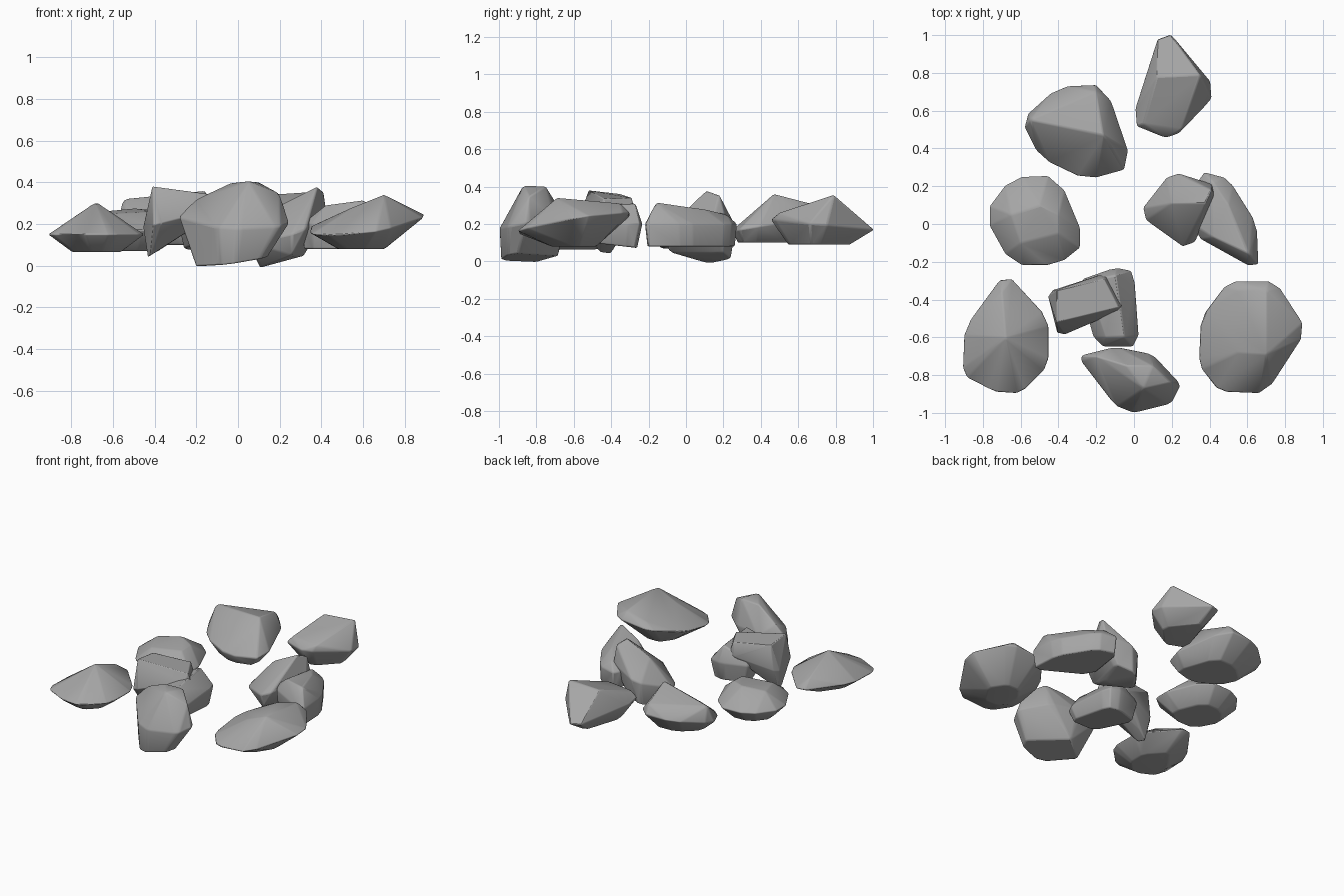
import bpy
import bmesh
from mathutils import Vector

default_cube = bpy.data.objects.get("Cube")
if default_cube:
    bpy.data.objects.remove(default_cube, do_unlink=True)

# One plain grey stone material shared by every rock
stone = bpy.data.materials.new("grey stone")
stone.use_nodes = True
stone_colour = (.38, .38, .38, 1)
stone.diffuse_color = stone_colour
shader = stone.node_tree.nodes["Principled BSDF"]
shader.inputs["Base Color"].default_value = stone_colour
shader.inputs["Roughness"].default_value = .9


def cut_corners(corners, amount):
    """Chip every corner of a closed outline into two."""
    outline = []
    for index, corner in enumerate(corners):
        before = corners[index - 1]
        after = corners[(index + 1) % len(corners)]
        outline.append(corner.lerp(before, amount))
        outline.append(corner.lerp(after, amount))
    return outline


def rock(name, outline, peaks, rim, base, taper, chip=.15, tilt=(0, 0),
         lean=(0, 0), base_tilt=(0, 0)):
    """Convex stone: a chipped, tilted rim, a tapered base ring and extra peaks."""
    corners = [Vector(corner) for corner in outline]
    centre = sum(corners, Vector((0, 0))) / len(corners)
    points = [Vector(peak) for peak in peaks]
    for corner in cut_corners(corners, chip):
        offset = corner - centre
        points.append(corner.to_3d() + Vector((0, 0, rim + offset.dot(Vector(tilt)))))
        foot = centre + offset * taper + Vector(lean)
        rise = base + offset.dot(Vector(base_tilt))
        points.append(foot.to_3d() + Vector((0, 0, rise)))

    bm = bmesh.new()
    for point in points:
        bm.verts.new(point)
    hull = bmesh.ops.convex_hull(bm, input=bm.verts[:])
    unused = hull["geom_interior"] + hull["geom_unused"]
    loose = {item for item in unused if isinstance(item, bmesh.types.BMVert)}
    bmesh.ops.delete(bm, geom=list(loose), context="VERTS")

    # Merge nearly coplanar triangles into broad chipped facets
    bmesh.ops.dissolve_limit(bm, angle_limit=.12, verts=bm.verts[:], edges=bm.edges[:])
    bmesh.ops.recalc_face_normals(bm, faces=bm.faces[:])
    mesh = bpy.data.meshes.new(name)
    bm.to_mesh(mesh)
    bm.free()
    mesh.materials.append(stone)
    obj = bpy.data.objects.new(name, mesh)
    bpy.context.collection.objects.link(obj)

    # Soft bevels round the edges between facets
    bevel = obj.modifiers.new("worn edges", "BEVEL")
    bevel.width = .008
    bevel.segments = 2
    bevel.limit_method = "ANGLE"
    bevel.angle_limit = .2
    bpy.ops.object.select_all(action="DESELECT")
    obj.select_set(True)
    bpy.context.view_layer.objects.active = obj
    bpy.ops.object.shade_smooth_by_angle(angle=.6)


# Back row: wedge with a cross ridge, and a broad slab beside it
rock("back_wedge_rock",
     outline=[(.15, 1.06), (.45, .7), (.2, .44), (-.02, .53)],
     peaks=[(.12, .78, .34), (.35, .79, .355), (.25, .5, .26), (.05, .53, .26)],
     rim=.2, base=.09, taper=.6, tilt=(0, -.1))

rock("back_slab_rock",
     outline=[(-.6, .55), (-.4, .73), (-.15, .74), (0, .3), (-.25, .23), (-.5, .35)],
     peaks=[(-.55, .55, .32), (-.16, .47, .36), (-.2, .7, .3)],
     rim=.2, base=.1, taper=.65, chip=.2, tilt=(0, .15), lean=(.03, -.05))

# Right middle: rounded boulder with a flattened crown
rock("middle_boulder",
     outline=[(-.8, .05), (-.65, .25), (-.4, .26), (-.25, -.1), (-.4, -.22), (-.65, -.22)],
     peaks=[(-.65, .05, .26), (-.5, .1, .275), (-.4, .05, .265),
            (-.4, -.05, .26), (-.6, -.1, .25)],
     rim=.17, base=.07, taper=.6, chip=.22)

# Left middle: leaning rock against a long low one
rock("leaning_rock",
     outline=[(.02, .05), (.2, .28), (.45, .2), (.3, -.15)],
     peaks=[(.38, .11, .38), (.41, .18, .355), (.2, .11, .29), (.26, -.09, .05)],
     rim=.17, base=.02, taper=.55, tilt=(.3, .1), lean=(-.03, .05), base_tilt=(.15, 0))

rock("long_rock",
     outline=[(.35, .28), (.5, .24), (.65, 0), (.66, -.25), (.3, -.05)],
     peaks=[(.42, -.07, .29), (.61, -.16, .315), (.5, .1, .28), (.42, .22, .25)],
     rim=.2, base=.08, taper=.95)

# Centre pair: a flat topped tapering rock over an upright block
rock("tapering_rock",
     outline=[(-.46, -.36), (-.15, -.26), (-.05, -.45), (-.4, -.6)],
     peaks=[(-.41, -.52, .38), (-.41, -.35, .36), (-.16, -.29, .34), (-.08, -.44, .335)],
     rim=.23, base=.07, taper=.25, chip=.1, tilt=(.25, 0), lean=(-.12, 0),
     base_tilt=(.15, 0))

rock("upright_block",
     outline=[(-.3, -.3), (-.1, -.23), (0, -.25), (.03, -.65), (-.2, -.65)],
     peaks=[(-.1, -.27, .31), (-.05, -.6, .3), (-.15, -.6, .27), (-.25, -.3, .24)],
     rim=.2, base=.09, taper=.85, base_tilt=(0, -.1))

# Front row: pointed rock, tall rock and wide rock
rock("pointed_rock",
     outline=[(-.68, -.25), (-.45, -.5), (-.45, -.75), (-.6, -.9),
              (-.75, -.89), (-.91, -.8), (-.9, -.55)],
     peaks=[(-.68, -.6, .305), (-.7, -.36, .21)],
     rim=.15, base=.065, taper=.5)

rock("tall_rock",
     outline=[(-.3, -.7), (-.1, -.65), (.1, -.69), (.25, -.85),
              (.2, -.95), (0, -1), (-.1, -.96)],
     peaks=[(-.04, -.75, .395), (.1, -.75, .4), (.05, -.87, .405),
            (.2, -.84, .345), (-.2, -.7, .32), (-.05, -.68, .03)],
     rim=.21, base=.02, taper=.65, chip=.1, tilt=(0, .2), lean=(-.02, -.05),
     base_tilt=(.1, .05))

rock("wide_rock",
     outline=[(.34, -.75), (.35, -.5), (.5, -.3), (.75, -.3),
              (.92, -.56), (.7, -.9), (.45, -.89)],
     peaks=[(.7, -.69, .34), (.7, -.35, .31), (.55, -.68, .28), (.55, -.35, .27)],
     rim=.2, base=.08, taper=.4, tilt=(.1, .15))
